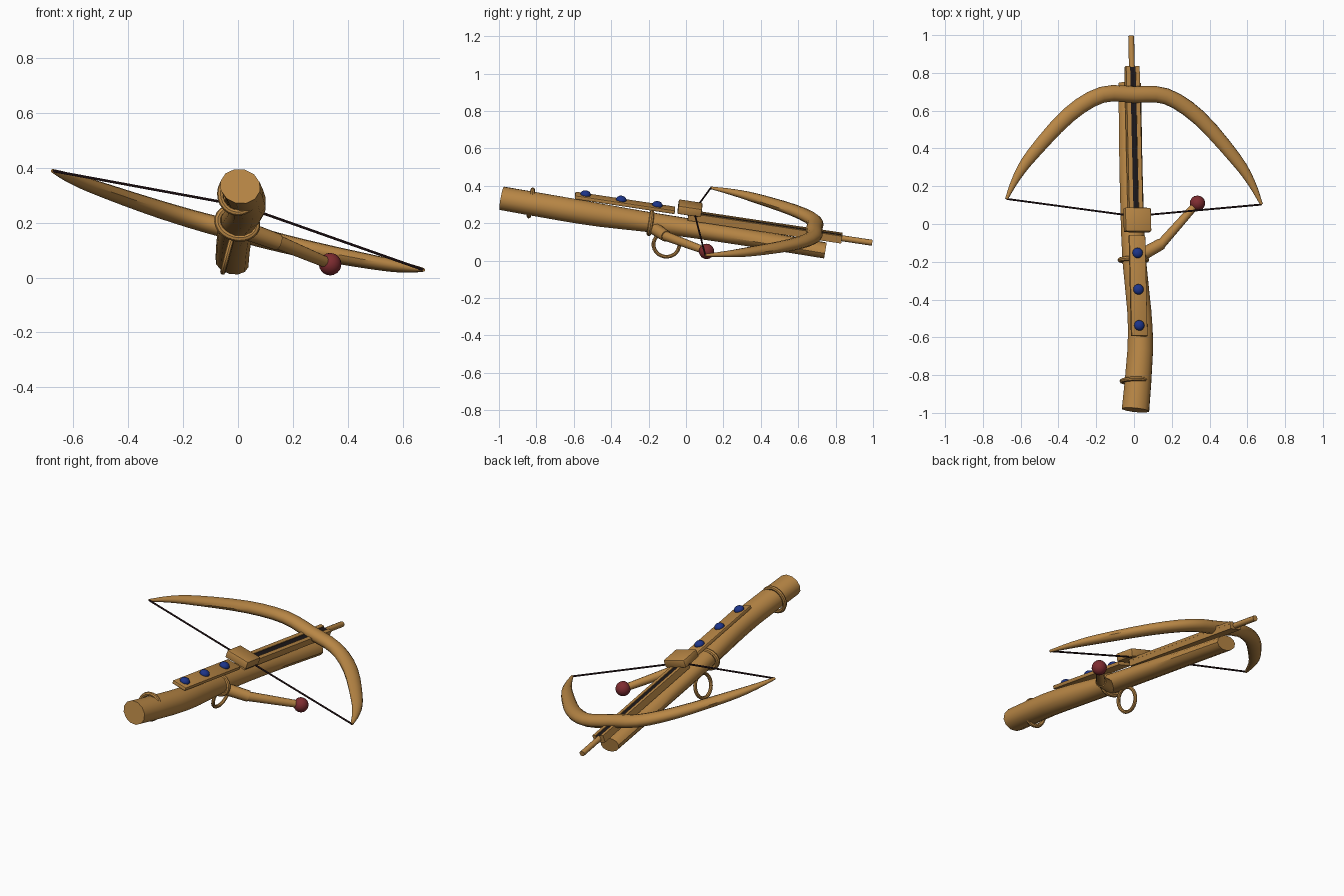
import bpy, bmesh, math
from mathutils import Vector, Matrix

if "Cube" in bpy.data.objects:
    bpy.data.objects.remove(bpy.data.objects["Cube"])


def material(name, rgb):
    m = bpy.data.materials.new(name)
    m.diffuse_color = (*rgb, 1)
    m.use_nodes = True
    m.node_tree.nodes["Principled BSDF"].inputs["Base Color"].default_value = m.diffuse_color
    return m


WOOD = material("wood brown", (0.48, 0.24, 0.06))
RED = material("knob red", (0.21, 0.025, 0.03))
BLUE = material("stud blue", (0.012, 0.035, 0.25))
BLACK = material("groove black", (0.012, 0.009, 0.01))
CORD = material("cord dark", (0.025, 0.01, 0.012))

# Tilted frame of the weapon: U across, V along the rail, W up
O = Vector((0.012, 0, 0.26))
V = Vector((-0.023, 1, -0.15)).normalized()
U = V.cross(Vector((0.26, 0, 0.97))).normalized()
W = U.cross(V)
FRAME = Matrix((U, V, W)).transposed().to_4x4()


def at(u, v, w):
    return O + U * u + V * v + W * w


def finish(name, bm, mat, smooth=True):
    bmesh.ops.recalc_face_normals(bm, faces=bm.faces)
    me = bpy.data.meshes.new(name)
    bm.to_mesh(me)
    bm.free()
    me.materials.append(mat)
    ob = bpy.data.objects.new(name, me)
    bpy.context.collection.objects.link(ob)
    if smooth:
        bpy.context.view_layer.objects.active = ob
        ob.select_set(True)
        bpy.ops.object.shade_smooth_by_angle(angle=math.radians(40))
        ob.select_set(False)
    return ob


def refine(pts, steps=3):
    """Catmull-Rom interpolation of tuples (x, y, z, radius_a, radius_b)."""
    pts = [Vector(p) for p in pts]
    out = []
    for i in range(len(pts) - 1):
        a, b, c, d = pts[max(i - 1, 0)], pts[i], pts[i + 1], pts[min(i + 2, len(pts) - 1)]
        for s in range(steps):
            t = s / steps
            out.append(b + (c - a) * (t / 2) + (a * 2 - b * 5 + c * 4 - d) * (t * t / 2)
                       + (b * 3 - a - c * 3 + d) * (t ** 3 / 2))
    return out + [pts[-1]]


def tube(name, pts, mat, up=W, sides=12):
    """Elliptical tube along (x, y, z, sideways radius, upward radius)."""
    bm = bmesh.new()
    pos = [Vector(p[:3]) for p in pts]
    rings = []
    for i, p in enumerate(pts):
        t = (pos[min(i + 1, len(pos) - 1)] - pos[max(i - 1, 0)]).normalized()
        side = t.cross(up).normalized()
        top = side.cross(t)
        rings.append([bm.verts.new(pos[i] + side * (p[3] * math.cos(a)) + top * (p[4] * math.sin(a)))
                      for a in (2 * math.pi * k / sides for k in range(sides))])
    for r, q in zip(rings, rings[1:]):
        for k in range(sides):
            j = (k + 1) % sides
            bm.faces.new((r[k], r[j], q[j], q[k]))
    bm.faces.new(rings[0])
    bm.faces.new(rings[-1])
    return finish(name, bm, mat)


def box(name, center, size, mat, bevel=0.0):
    bm = bmesh.new()
    bmesh.ops.create_cube(bm, size=1, matrix=Matrix.Translation(center) @ FRAME @ Matrix.Diagonal((*size, 1)))
    if bevel:
        bmesh.ops.bevel(bm, geom=bm.edges[:], offset=bevel, segments=2, affect='EDGES', profile=0.5)
    return finish(name, bm, mat, bevel > 0)


def ball(name, center, scale, mat):
    bm = bmesh.new()
    bmesh.ops.create_uvsphere(bm, u_segments=16, v_segments=10, radius=1,
                              matrix=Matrix.Translation(center) @ FRAME @ Matrix.Diagonal((*scale, 1)))
    return finish(name, bm, mat)


def ring(name, center, a, b, ra, rb, r, mat):
    """Torus spanned by the directions a and b with radii ra and rb."""
    bm = bmesh.new()
    n, m = 24, 8
    axis = a.cross(b)
    g = []
    for i in range(n):
        t = 2 * math.pi * i / n
        d = a * math.cos(t) + b * math.sin(t)
        c = center + a * (ra * math.cos(t)) + b * (rb * math.sin(t))
        g.append([bm.verts.new(c + d * (r * math.cos(s)) + axis * (r * math.sin(s)))
                  for s in (2 * math.pi * k / m for k in range(m))])
    for i in range(n):
        for k in range(m):
            p, q, j = g[i], g[(i + 1) % n], (k + 1) % m
            bm.faces.new((p[k], p[j], q[j], q[k]))
    return finish(name, bm, mat)


# Stock: slightly bent wooden limb
tube("stock", refine([(0.008, -0.985, 0.333, 0.075, 0.064), (0.033, -0.67, 0.278, 0.070, 0.066),
                      (0.028, -0.46, 0.243, 0.066, 0.064), (0.002, -0.20, 0.206, 0.065, 0.054),
                      (-0.010, 0.07, 0.166, 0.064, 0.050), (-0.018, 0.40, 0.112, 0.063, 0.045),
                      (-0.022, 0.745, 0.054, 0.062, 0.042)], 2), WOOD)

# Bands round the stock and the trigger ring below
ring("rear_band", Vector((0.002, -0.83, 0.308)), U, W, 0.066, 0.072, 0.012, WOOD)
ring("middle_band", Vector((-0.003, -0.19, 0.200)), U, W, 0.072, 0.056, 0.013, WOOD)
ring("trigger_ring", Vector((-0.038, -0.105, 0.085)), V, W, 0.069, 0.067, 0.010, WOOD)

# Rail with groove, and the bolt lying in it
box("rail", at(0, 0.43, -0.021), (0.072, 0.83, 0.03), WOOD)
for s, side in ((-1, "left"), (1, "right")):
    box("rail_lip_" + side, at(s * 0.026, 0.43, -0.002), (0.022, 0.83, 0.014), WOOD)
box("rail_groove", at(0, 0.44, -0.004), (0.030, 0.80, 0.010), BLACK)
tube("bolt", [(*at(0, v, -0.016), 0.016, 0.016) for v in (0.70, 1.009)], WOOD, sides=10)

# Top plate with three studs
box("top_plate", at(0.002, -0.33, 0.0), (0.088, 0.54, 0.02), WOOD, 0.004)
for i, v in enumerate((-0.545, -0.352, -0.157)):
    ball(f"stud_{i + 1}", at(0, v, 0.014), (0.028, 0.028, 0.021), BLUE)

# Nut block holding the string
box("nut_block", at(0.0, 0.018, 0.023), (0.142, 0.128, 0.046), WOOD, 0.007)

# Bow: half profile mirrored, lying in a tilted plane
half = [(0, 0.685, 0.044, 0.036), (0.17, 0.68, 0.043, 0.034), (0.345, 0.57, 0.042, 0.031),
        (0.535, 0.36, 0.034, 0.025), (0.62, 0.235, 0.022, 0.017), (0.675, 0.118, 0.008, 0.007)]


def bow_point(x, y, a, b):
    return (x, y - 0.022 * x, 0.168 + (0.685 - y) * 0.072 - 0.267 * x, a, b)


bow = [bow_point(-x, y, a, b) for x, y, a, b in half[:0:-1]] + [bow_point(*h) for h in half]
tube("bow", refine(bow), WOOD, up=Vector((0.267, 0.07, 1)).normalized())

# String from tip to tip through the nut block
tube("bow_string", [(*p, 0.005, 0.005) for p in
                    (bow[0][:3], (-0.06, 0.05, 0.276), (0.09, 0.05, 0.235), bow[-1][:3])], CORD, sides=6)

# Side lever with knob
tube("lever_socket", [(0.02, -0.175, 0.175, 0.034, 0.034), (0.145, -0.105, 0.130, 0.031, 0.031)], WOOD)
tube("lever", [(0.10, -0.135, 0.146, 0.026, 0.026), (0.145, -0.105, 0.130, 0.026, 0.026),
               (0.335, 0.11, 0.05, 0.020, 0.020)], WOOD)
ball("lever_knob", Vector((0.336, 0.11, 0.049)), (0.041, 0.041, 0.041), RED)
